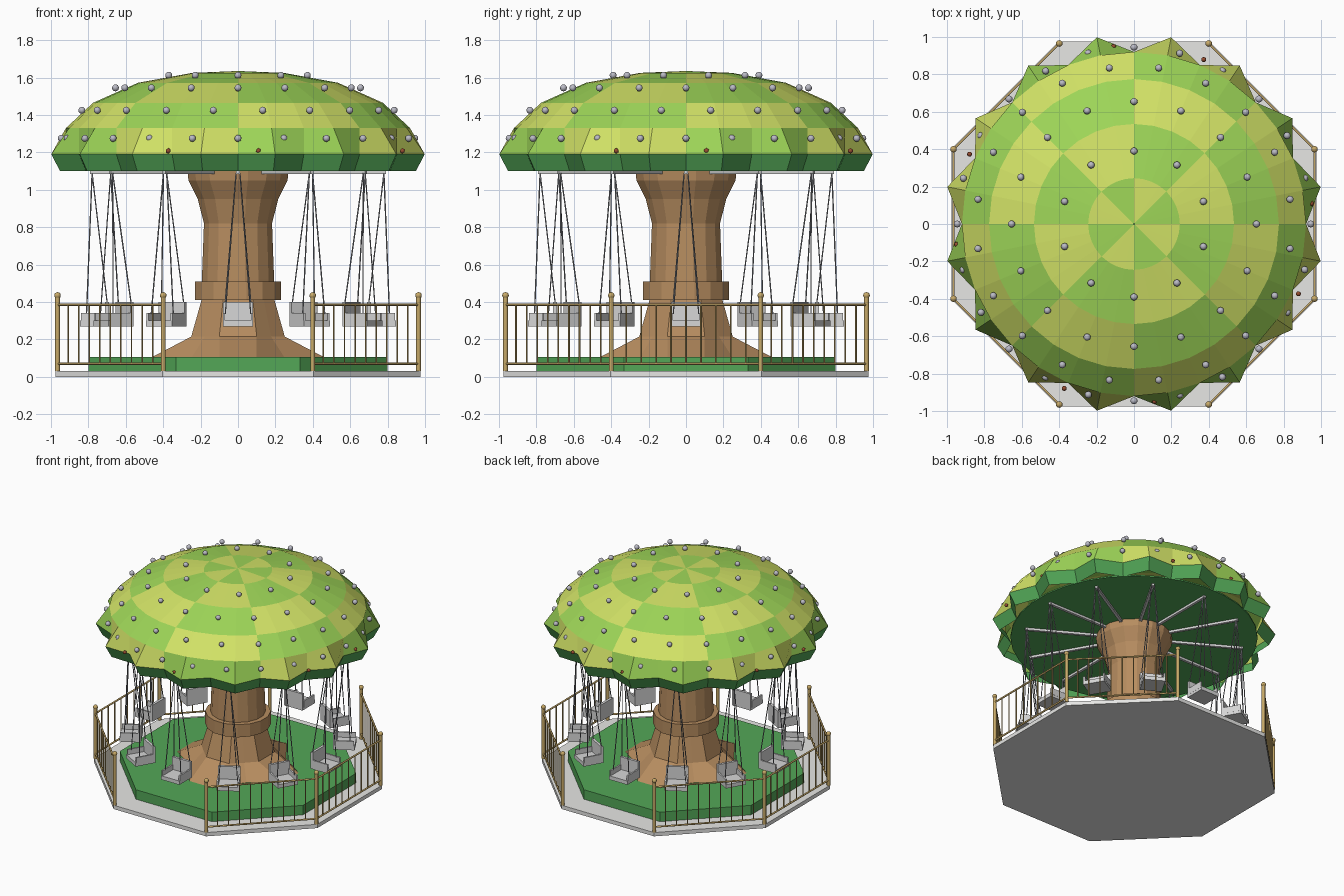
import bpy, bmesh
from math import cos, sin, pi, radians
from mathutils import Vector, Matrix

cube = bpy.data.objects.get("Cube")
if cube:
    bpy.data.objects.remove(cube, do_unlink=True)


def material(name, *rgb):
    linear = [(c / 255) ** 2.2 for c in rgb] + [1]
    m = bpy.data.materials.new(name)
    m.use_nodes = True
    m.diffuse_color = linear
    m.node_tree.nodes["Principled BSDF"].inputs["Base Color"].default_value = linear
    return m


LIME = material("lime leaf", 208, 225, 102)
LEAF = material("bright leaf", 156, 212, 88)
GREEN = material("grass green", 84, 166, 88)
BARK = material("bark brown", 182, 140, 96)
STONE = material("pale stone", 230, 230, 228)
BRASS = material("brass", 198, 168, 104)
STEEL = material("chair grey", 214, 214, 214)
CHAIN = material("chain grey", 150, 152, 158)
BULB = material("bulb grey", 185, 185, 196)
RUST = material("dark rust", 150, 78, 52)


def polar(r, deg, z=0.0):
    return Vector((r * cos(radians(deg)), r * sin(radians(deg)), z))


def finish(bm, name, *mats, smooth=False):
    bmesh.ops.recalc_face_normals(bm, faces=bm.faces)
    mesh = bpy.data.meshes.new(name)
    bm.to_mesh(mesh)
    bm.free()
    for m in mats:
        mesh.materials.append(m)
    ob = bpy.data.objects.new(name, mesh)
    bpy.context.collection.objects.link(ob)
    if smooth:
        for p in mesh.polygons:
            p.use_smooth = True
        mesh.set_sharp_from_angle(angle=radians(70))
    return ob


def loft(bm, rings, paint=lambda level, i: 0, caps=True):
    """Skin a stack of vertex rings, with optional end caps."""
    loops = [[bm.verts.new(p) for p in ring] for ring in rings]
    n = len(loops[0])
    for level, (a, b) in enumerate(zip(loops, loops[1:])):
        for i in range(n):
            j = (i + 1) % n
            bm.faces.new((a[i], a[j], b[j], b[i])).material_index = paint(level, i)
    if caps:
        bm.faces.new(loops[0])
        bm.faces.new(loops[-1])


def turned(name, profile, sides, mat):
    """Faceted solid with a flat side to the front; radii are to the flats."""
    bm = bmesh.new()
    k = cos(pi / sides)
    loft(bm, [[polar(r / k, 360 * (i + 0.5) / sides, z) for i in range(sides)]
              for r, z in profile])
    return finish(bm, name, mat)


def rod(bm, a, b, radius, sides=6):
    a, b = Vector(a), Vector(b)
    d = b - a
    mat = Matrix.Translation((a + b) / 2) @ d.to_track_quat('Z', 'Y').to_matrix().to_4x4()
    bmesh.ops.create_cone(bm, cap_ends=True, segments=sides, radius1=radius,
                          radius2=radius, depth=d.length, matrix=mat)


def box(bm, lo, hi, turn):
    lo, hi = Vector(lo), Vector(hi)
    mat = turn @ Matrix.Translation((lo + hi) / 2) @ Matrix.Diagonal((*(hi - lo), 1))
    bmesh.ops.create_cube(bm, size=1, matrix=mat)


def ball(bm, pos, radius, detail=2):
    bmesh.ops.create_icosphere(bm, subdivisions=detail, radius=radius,
                               matrix=Matrix.Translation(pos))


# Ground slab, lawn and trunk
turned("ground_slab", [(0.975, 0), (0.975, 0.03)], 8, STONE)
turned("lawn", [(0.8, 0.03), (0.8, 0.105)], 8, GREEN)
turned("trunk_collar", [(0.23, 0.41), (0.23, 0.51)], 16, BARK)
turned("trunk", [(0.195, 0.4), (0.193, 0.52), (0.182, 0.82), (0.215, 0.95),
                 (0.265, 1.05), (0.27, 1.1)], 16, BARK)


# Trunk foot with four spreading roots
def root_ring(reach, half, between, z):
    ring = []
    for q in range(4):
        turn = Matrix.Rotation(q * pi / 2, 4, 'Z')
        ring += [turn @ p for p in (Vector((reach, -half, z)), Vector((reach, half, z)),
                                    polar(between, 45, z))]
    return ring


bm = bmesh.new()
loft(bm, [root_ring(0.46, 0.1, 0.35, 0.105), root_ring(0.25, 0.1, 0.25, 0.215),
          root_ring(0.195, 0.08, 0.195, 0.41)])
finish(bm, "trunk_foot", BARK)

# Canopy: scalloped green rim below a chequered dome
SEG = 32
STEP = 360 / SEG


def canopy_ring(notch, tip, z):
    return [polar(tip if i % 2 else notch, i * STEP, z) for i in range(SEG)]


bm = bmesh.new()
loft(bm, [canopy_ring(0.88, 0.97, 1.1), canopy_ring(0.92, 1.018, 1.19)], caps=False)
finish(bm, "canopy_rim", GREEN)
turned("canopy_underside", [(0.88, 1.1), (0.88, 1.11)], SEG, GREEN)

dome = [canopy_ring(0.92, 1.018, 1.19)]
for r, z in [(0.92, 1.33), (0.775, 1.465), (0.535, 1.572), (0.245, 1.625)]:
    dome.append(canopy_ring(r, r, z))
dome.append(canopy_ring(0.002, 0.002, 1.635))
bm = bmesh.new()
loft(bm, dome, lambda level, i: (i // 4 + level + 1) % 2, caps=False)
finish(bm, "canopy_dome", LIME, LEAF)

# Light bulbs in rings, with small rivets on the rim
bm = bmesh.new()
for count, start, r, z in [(10, 18, 0.39, 1.612), (16, 0, 0.655, 1.545),
                           (20, 9, 0.845, 1.425), (24, 0, 0.945, 1.275)]:
    for i in range(count):
        ball(bm, polar(r, start + 360 * i / count, z), 0.019)
finish(bm, "light_bulbs", BULB, smooth=True)

bm = bmesh.new()
for i in range(4):
    for angle in (6.6, 67):
        ball(bm, polar(0.955, angle + 90 * i, 1.208), 0.015, 1)
finish(bm, "rim_rivets", RUST, smooth=True)

# Fence: posts at each corner, panels on all sides but front and back
posts, panels = bmesh.new(), bmesh.new()
corners = [polar(0.965 / cos(pi / 8), 22.5 + 45 * i) for i in range(8)]
up = Vector((0, 0, 1))
for i, a in enumerate(corners):
    rod(posts, a + up * 0.03, a + up * 0.425, 0.013, 12)
    ball(posts, a + up * 0.435, 0.018)
    b = corners[(i + 1) % 8]
    if i in (1, 5):
        continue
    for z in (0.07, 0.385):
        rod(panels, a + up * z, b + up * z, 0.007)
    for j in range(1, 10):
        p = a.lerp(b, j / 10)
        rod(panels, p + up * 0.07, p + up * 0.385, 0.0045)
finish(posts, "fence_posts", BRASS, smooth=True)
finish(panels, "fence_panels", BRASS, smooth=True)

# Twelve swing chairs facing outward, on chains below radial arms
chairs, chains, arms = bmesh.new(), bmesh.new(), bmesh.new()
for i in range(12):
    turn = Matrix.Rotation(radians(30 * i), 4, 'Z')
    box(chairs, (0.705, -0.08, 0.27), (0.845, 0.08, 0.3), turn)
    box(chairs, (0.69, -0.08, 0.27), (0.71, 0.08, 0.4), turn)
    for side in (-1, 1):
        y = 0.075 * side
        box(chairs, (0.705, y - 0.006, 0.29), (0.84, y + 0.006, 0.34), turn)
        for x, z in ((0.7, 0.4), (0.81, 0.335)):
            rod(chains, turn @ Vector((0.78, 0.01 * side, 1.09)),
                turn @ Vector((x, 0.068 * side, z)), 0.0035)
    box(arms, (0.25, -0.01, 1.083), (0.79, 0.01, 1.103), turn)
finish(chairs, "swing_chairs", STEEL)
finish(chains, "swing_chains", CHAIN, smooth=True)
finish(arms, "swing_arms", STEEL)
